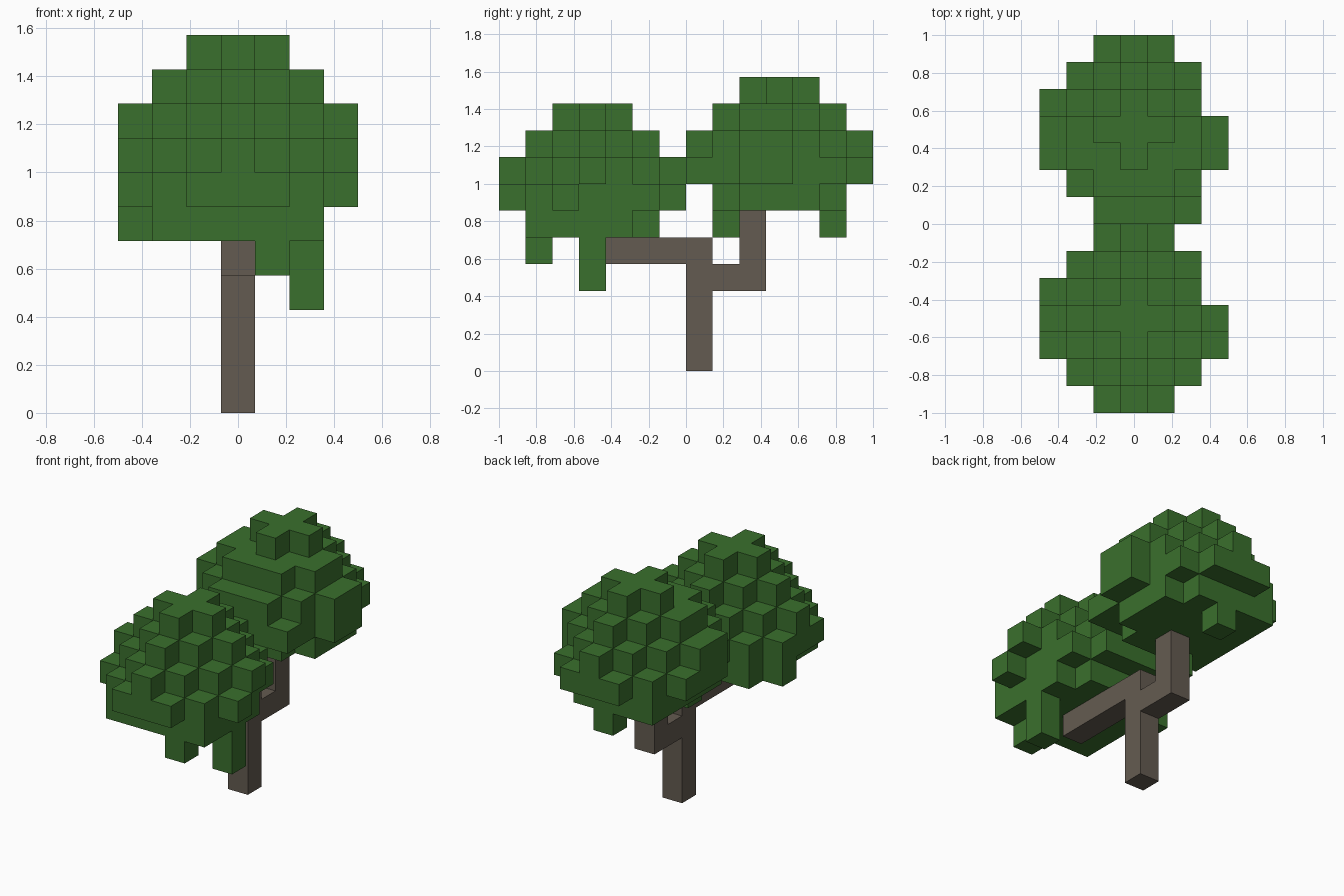
import bpy
import bmesh
from mathutils import Vector

cube = bpy.data.objects.get("Cube")
if cube:
    bpy.data.objects.remove(cube, do_unlink=True)

S = 1 / 7  # block size


def material(name, rgb):
    m = bpy.data.materials.new(name)
    m.use_nodes = True
    m.diffuse_color = (*rgb, 1)
    bsdf = m.node_tree.nodes["Principled BSDF"]
    bsdf.inputs["Base Color"].default_value = (*rgb, 1)
    bsdf.inputs["Roughness"].default_value = 0.9
    return m


def box(xs, ys, zs):
    """All blocks in inclusive ranges."""
    return {(x, y, z) for x in range(xs[0], xs[1] + 1)
            for y in range(ys[0], ys[1] + 1) for z in range(zs[0], zs[1] + 1)}


def half_disc(cy, z, limit):
    """Front half of a round layer of blocks around x = 0, y = cy."""
    return {(x, cy + y, z) for x, y, _ in box((-3, 3), (-3, -1), (0, 0))
            if x * x + y * y <= limit}


def crown(cy, cz):
    """Staircase dome on a narrower square underside."""
    dome = {(x, cy + y, cz + z) for x, y, z in box((-3, 3), (-3, 3), (0, 3))
            if abs(x) + abs(y) + z <= 4}
    return dome | box((-2, 2), (cy - 2, cy + 2), (cz - 1, cz - 1))


def build(name, cells, solid, mat):
    """Mesh only the exposed sides of the blocks, then merge flat areas."""
    bm = bmesh.new()
    for c in sorted(cells):
        centre = Vector((c[0] * S, -1 + (c[1] + 0.5) * S, (c[2] + 0.5) * S))
        for axis in range(3):
            for sign in (-1, 1):
                near = list(c)
                near[axis] += sign
                if tuple(near) in solid:
                    continue
                n, u, v = Vector(), Vector(), Vector()
                n[axis] = sign
                u[(axis + 1) % 3] = sign
                v[(axis + 2) % 3] = 1
                bm.faces.new([bm.verts.new(centre + (n + u * a + v * b) * S / 2)
                              for a, b in ((-1, -1), (1, -1), (1, 1), (-1, 1))])
    bmesh.ops.remove_doubles(bm, verts=bm.verts, dist=S / 100)
    bmesh.ops.dissolve_limit(bm, angle_limit=0.01, verts=bm.verts, edges=bm.edges)
    me = bpy.data.meshes.new(name)
    bm.to_mesh(me)
    bm.free()
    me.materials.append(mat)
    ob = bpy.data.objects.new(name, me)
    bpy.context.collection.objects.link(ob)


# Trunk and its two branches
trunk = box((0, 0), (7, 7), (0, 4))
front_branch = box((0, 0), (3, 6), (4, 4))
back_branch = box((0, 0), (8, 9), (3, 3)) | box((0, 0), (9, 9), (4, 5))
wood = trunk | front_branch | back_branch

# Front crown with hanging tufts and gaps
front_leaves = crown(3, 6)
front_leaves |= box((2, 2), (3, 3), (3, 4)) | {(1, 1, 4), (-3, 4, 5)}
front_leaves -= {(3, 3, 6), (3, 4, 6), (2, 5, 5)}

# Back crown, fuller toward the front
back_leaves = crown(10, 7)
back_leaves |= half_disc(10, 8, 10) | half_disc(10, 9, 5)
back_leaves |= {(2, 7, 7), (-1, 8, 5), (0, 12, 5)}
back_leaves -= {(2, 8, 6), (2, 12, 6), (3, 11, 7)}

solid = wood | front_leaves | back_leaves
leaf_green = material("leaf green", (0.042, 0.162, 0.026))
bark_brown = material("bark brown", (0.127, 0.105, 0.082))
build("trunk_and_branches", wood, solid, bark_brown)
build("front_crown", front_leaves, solid, leaf_green)
build("back_crown", back_leaves, solid, leaf_green)
